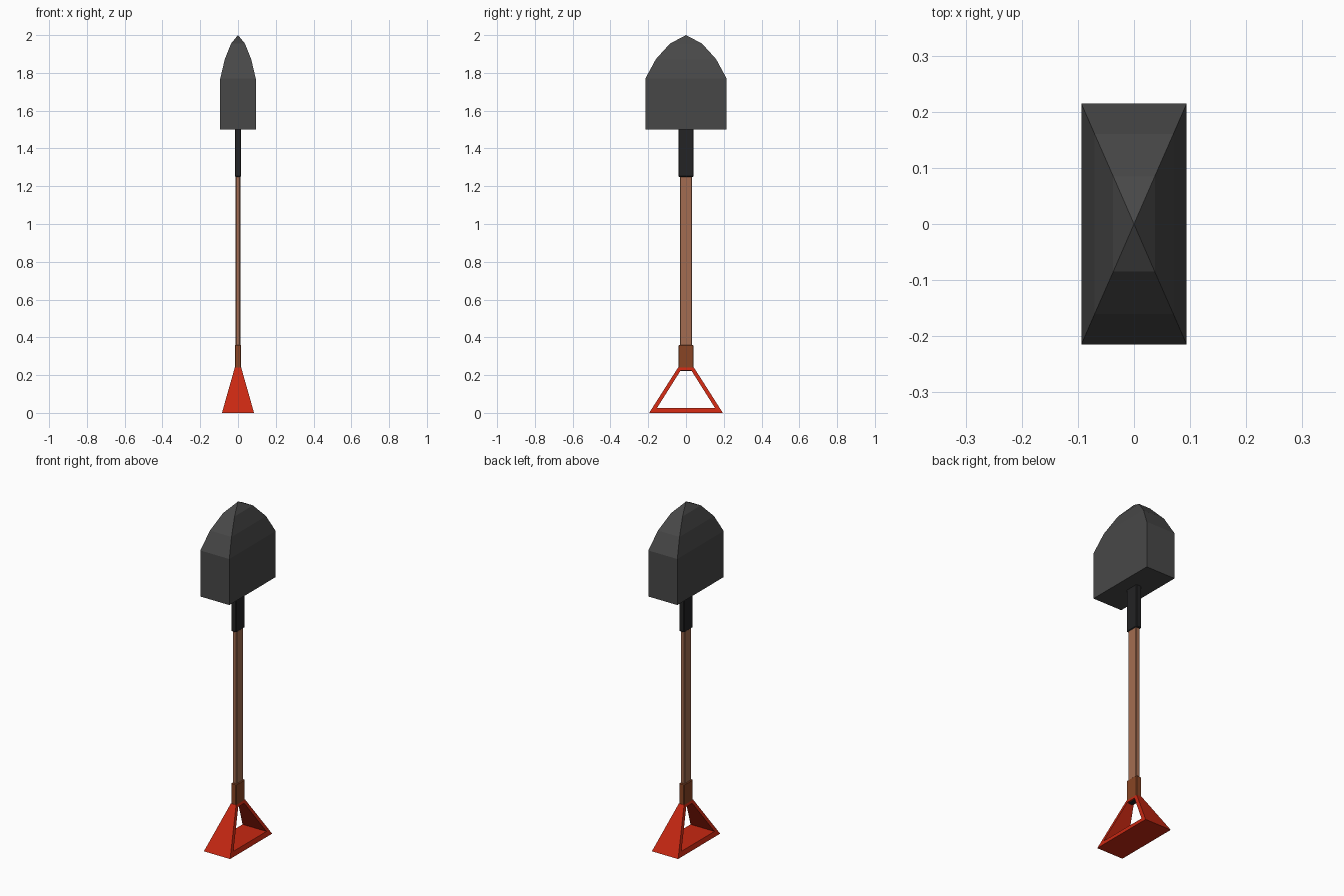
import bpy, bmesh

if "Cube" in bpy.data.objects:
    bpy.data.objects.remove(bpy.data.objects["Cube"])


def material(name, rgb):
    m = bpy.data.materials.new(name)
    m.diffuse_color = (*rgb, 1)
    m.use_nodes = True
    m.node_tree.nodes["Principled BSDF"].inputs["Base Color"].default_value = m.diffuse_color
    return m


steel = material("dark_grey_steel", (0.064, 0.064, 0.064))
black = material("black_metal", (0.017, 0.017, 0.018))
wood = material("brown_wood", (0.37, 0.152, 0.082))
rust = material("dark_brown_sleeve", (0.25, 0.06, 0.018))
red = material("red_paint", (0.58, 0.021, 0.006))


def finish(name, bm, mat):
    bmesh.ops.remove_doubles(bm, verts=bm.verts, dist=1e-5)
    bmesh.ops.recalc_face_normals(bm, faces=bm.faces)
    me = bpy.data.meshes.new(name)
    bm.to_mesh(me)
    bm.free()
    me.materials.append(mat)
    ob = bpy.data.objects.new(name, me)
    bpy.context.collection.objects.link(ob)
    return ob


def loft(name, levels, mat, apex=None):
    """Stack rectangles (half x, half y, z), with an optional pointed top."""
    bm = bmesh.new()
    rings = [[bm.verts.new((sx * x, sy * y, z))
              for sx, sy in ((-1, -1), (1, -1), (1, 1), (-1, 1))]
             for x, y, z in levels]
    bm.faces.new(rings[0])
    for a, b in zip(rings, rings[1:]):
        for i in range(4):
            j = (i + 1) % 4
            bm.faces.new((a[i], a[j], b[j], b[i]))
    if apex is None:
        bm.faces.new(rings[-1])
    else:
        tip = bm.verts.new((0, 0, apex))
        for i in range(4):
            bm.faces.new((rings[-1][i], rings[-1][(i + 1) % 4], tip))
    return finish(name, bm, mat)


def bar(name, x, y, z0, z1, mat, bevel=0.004):
    ob = loft(name, [(x, y, z0), (x, y, z1)], mat)
    mod = ob.modifiers.new("soft_edges", 'BEVEL')
    mod.width = bevel
    mod.segments = 1
    return ob


# Pointed blade: a box topped by a curved four-sided tip
loft("blade", [(0.094, 0.215, 1.5), (0.094, 0.215, 1.77),
               (0.070, 0.160, 1.872), (0.037, 0.085, 1.955)], steel, apex=2.0)

# Collar, shaft and lower sleeve
bar("collar", 0.017, 0.040, 1.25, 1.505, black)
bar("shaft", 0.013, 0.032, 0.35, 1.26, wood)
bar("lower_sleeve", 0.017, 0.040, 0.225, 0.36, rust)
loft("sleeve_end_cap", [(0.012, 0.030, 0.222), (0.012, 0.030, 0.226)], black)

# Triangular grip: frame in the side plane, widening towards the bottom
outer = [(-0.195, 0), (0.195, 0), (0.042, 0.24), (-0.042, 0.24)]
inner = [(-0.153, 0.027), (0.153, 0.027), (0.028, 0.225), (-0.028, 0.225)]
bm = bmesh.new()


def ring(points, side):
    return [bm.verts.new((side * (0.085 - 0.068 * z / 0.24), y, z))
            for y, z in points]


o0, o1, i0, i1 = ring(outer, -1), ring(outer, 1), ring(inner, -1), ring(inner, 1)
for k in range(4):
    n = (k + 1) % 4
    for a, b in ((o0, i0), (o1, i1), (o0, o1), (i0, i1)):
        bm.faces.new((a[k], a[n], b[n], b[k]))
finish("grip", bm, red)
